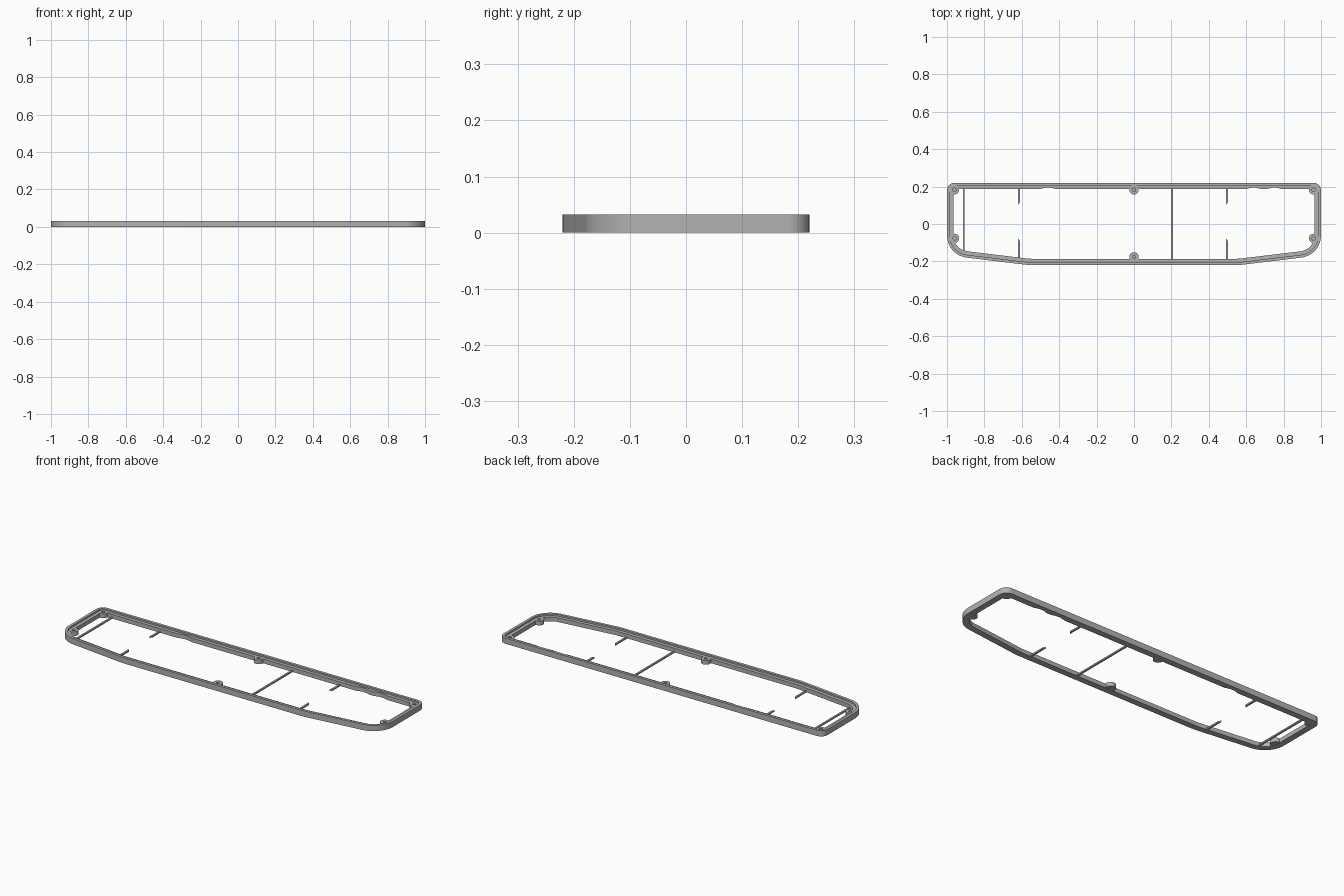
import bpy, bmesh, math
from mathutils import Vector

cube = bpy.data.objects.get("Cube")
if cube:
    bpy.data.objects.remove(cube)

HEIGHT, LEDGE, WALL, LIP = 0.032, 0.023, 0.034, 0.015

grey = bpy.data.materials.new("plain grey")
grey.use_nodes = True
grey.diffuse_color = (0.45, 0.45, 0.45, 1)
grey.node_tree.nodes["Principled BSDF"].inputs["Base Color"].default_value = grey.diffuse_color


def add_object(name, bm):
    bmesh.ops.recalc_face_normals(bm, faces=bm.faces)
    mesh = bpy.data.meshes.new(name)
    bm.to_mesh(mesh)
    bm.free()
    mesh.materials.append(grey)
    obj = bpy.data.objects.new(name, mesh)
    bpy.context.collection.objects.link(obj)
    return obj


def prism(name, points, z0, z1):
    bm = bmesh.new()
    face = bm.faces.new([bm.verts.new((x, y, z0)) for x, y in points])
    top = bmesh.ops.extrude_face_region(bm, geom=[face])["geom"]
    bmesh.ops.translate(bm, vec=(0, 0, z1 - z0),
                        verts=[v for v in top if isinstance(v, bmesh.types.BMVert)])
    return add_object(name, bm)


def disc(x, y, radius, count=32):
    turn = 2 * math.pi / count
    return [(x + radius * math.cos(i * turn), y + radius * math.sin(i * turn))
            for i in range(count)]


# Rounded outline as points with outward normals
half = [(0.56, -0.22, 0.3, 4), (1, -0.167, 0.12, 14), (1, 0.22, 0.04, 8)]
corners = half + [(-x, y, r, n) for x, y, r, n in reversed(half)]


def outline():
    result = []
    for i, (x, y, radius, steps) in enumerate(corners):
        p = Vector((x, y))
        before = (p - Vector(corners[i - 1][:2])).normalized()
        after = (Vector(corners[(i + 1) % len(corners)][:2]) - p).normalized()
        a = Vector((before.y, -before.x))
        b = Vector((after.y, -after.x))
        centre = p - (a + b) * (radius / (1 + a.dot(b)))
        sweep = a.angle(b)
        start = math.atan2(a.y, a.x)
        for k in range(steps + 1):
            t = start + sweep * k / steps
            n = Vector((math.cos(t), math.sin(t)))
            result.append((centre + n * radius, n))
        # extra points along the straight back, for the scallops
        if i == 2:
            for k in range(1, 190):
                result.append((Vector((0.95 - k * 0.01, 0.22)), Vector((0, 1))))
    return result


def scallop(x):
    return max([0] + [0.009 * (1 - ((x - c) / 0.04) ** 2) for c in (-0.46, 0.64, 0.75)])


# Frame: stepped section swept around the outline
section = [(0, 0), (0, HEIGHT), (LIP, HEIGHT), (LIP, LEDGE), (WALL, LEDGE), (WALL, 0)]
bm = bmesh.new()
rings = []
for inset, z in section:
    ring = []
    for p, n in outline():
        depth = inset
        if inset == WALL and n.y > 0.999 and abs(p.x) < 0.94:
            depth -= scallop(p.x)
        q = p - n * depth
        ring.append(bm.verts.new((q.x, q.y, z)))
    rings.append(ring)
for a, b in zip(rings, rings[1:] + rings[:1]):
    for i in range(len(a)):
        j = (i + 1) % len(a)
        bm.faces.new((a[i], a[j], b[j], b[i]))
frame = add_object("frame", bm)
parts = [frame]

# Screw bosses with blind holes
spots = [("front_middle", 0, -0.176), ("back_middle", 0, 0.183)]
for side, s in (("left", 1), ("right", -1)):
    spots += [("front_" + side, s * 0.96, -0.077), ("back_" + side, s * 0.96, 0.183)]
for name, x, y in spots:
    boss = prism(name + "_boss", disc(x, y, 0.025), 0.001, LEDGE + 0.001)
    cutter = prism(name + "_hole_cutter", disc(x, y, 0.009, 20), 0.006, 0.06)
    cutter.hide_render = True
    cutter.hide_viewport = True
    for target in (boss, frame):
        mod = target.modifiers.new("hole", 'BOOLEAN')
        mod.operation = 'DIFFERENCE'
        mod.solver = 'EXACT'
        mod.object = cutter
    parts.append(boss)

# Apply the holes, then drop the cutters
bpy.context.view_layer.update()
graph = bpy.context.evaluated_depsgraph_get()
baked = [(o, bpy.data.meshes.new_from_object(o.evaluated_get(graph))) for o in parts]
for obj, mesh in baked:
    obj.modifiers.clear()
    obj.data = mesh
for obj in [o for o in bpy.data.objects if o.name.endswith("_hole_cutter")]:
    bpy.data.objects.remove(obj)

# Long cross ribs along the floor
for name, x, y0 in (("middle_cross_rib", 0.203, -0.19), ("right_cross_rib", -0.91, -0.15)):
    w = 0.005
    prism(name, [(x - w, y0), (x + w, y0), (x + w, 0.19), (x - w, 0.19)], 0, 0.008)

# Short ribs with slanted tips
for side, x, slant in (("left", 0.497, 0.012), ("right", -0.615, -0.012)):
    for end, root, tip in (("back", 0.19, 0.11), ("front", -0.19, -0.085)):
        w = 0.005
        s = math.copysign(slant, tip) / 2
        prism(f"{side}_{end}_short_rib",
              [(x - w, root), (x + w, root), (x + w, tip + s), (x - w, tip - s)], 0, 0.008)

# Smooth the curved walls, keep the edges sharp
bpy.ops.object.select_all(action='DESELECT')
for obj in parts:
    obj.select_set(True)
bpy.context.view_layer.objects.active = frame
bpy.ops.object.shade_smooth_by_angle(angle=math.radians(30))
